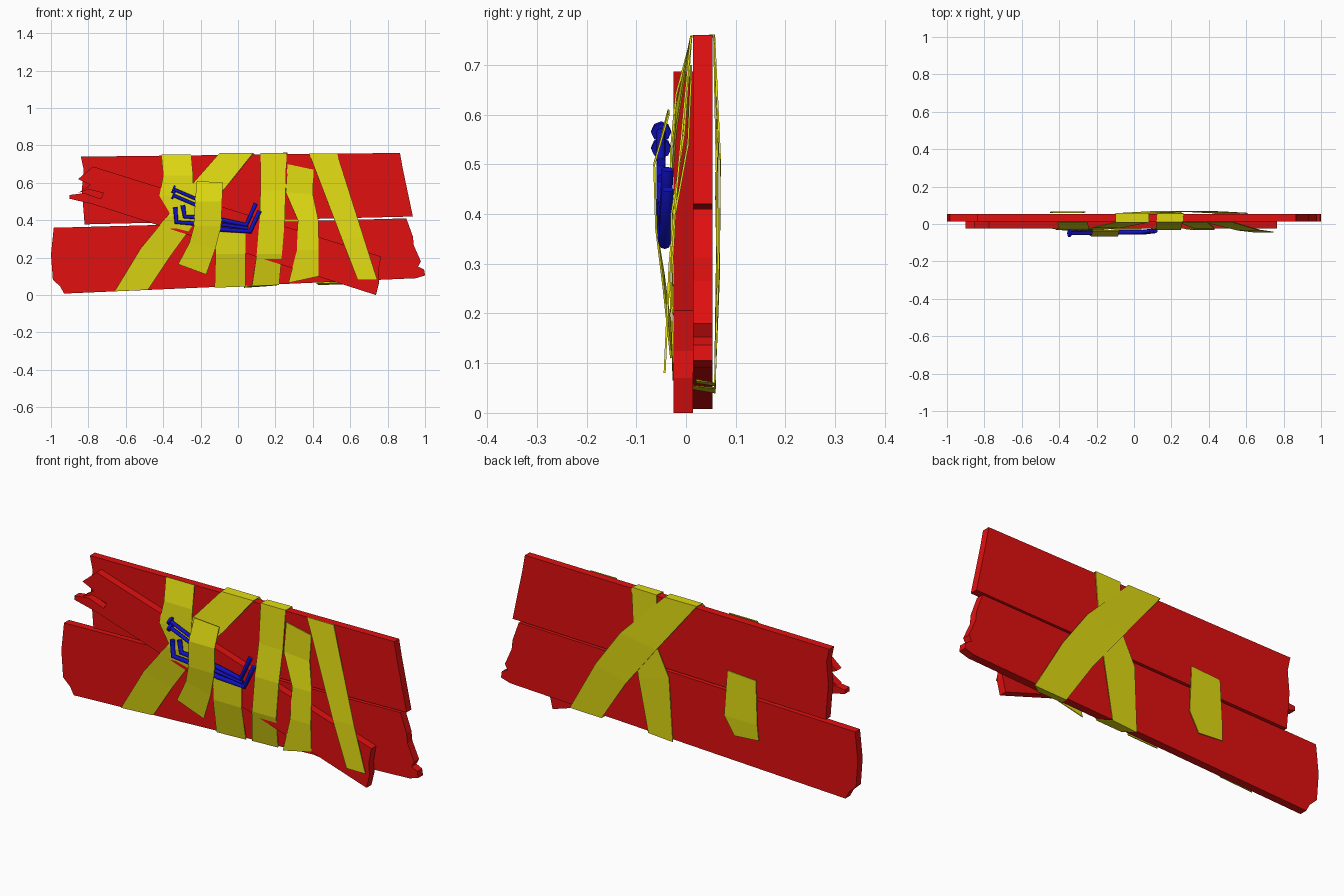
import bpy
import bmesh

default_cube = bpy.data.objects.get("Cube")
if default_cube:
    bpy.data.objects.remove(default_cube, do_unlink=True)


def make_material(name, colour):
    material = bpy.data.materials.new(name)
    material.use_nodes = True
    material.diffuse_color = (*colour, 1)
    shader = material.node_tree.nodes["Principled BSDF"]
    shader.inputs["Base Color"].default_value = (*colour, 1)
    return material


RED = make_material("red_wood", (.75, .005, .005))
YELLOW = make_material("yellow_tape", (.74, .70, .006))
BLUE = make_material("blue_metal", (.006, .006, .6))


def add_object(name, mesh, material):
    obj = bpy.data.objects.new(name, mesh)
    bpy.context.collection.objects.link(obj)
    mesh.materials.clear()
    mesh.materials.append(material)
    return obj


def add_plank(name, outline, front, back):
    """Extrude a front outline of (x, z) points through the plank depth."""
    bm = bmesh.new()
    face = bm.faces.new([bm.verts.new((x, front, z)) for x, z in outline])
    extruded = bmesh.ops.extrude_face_region(bm, geom=[face])
    moved = [v for v in extruded["geom"] if isinstance(v, bmesh.types.BMVert)]
    bmesh.ops.translate(bm, verts=moved, vec=(0, back - front, 0))
    bmesh.ops.recalc_face_normals(bm, faces=bm.faces)
    mesh = bpy.data.meshes.new(name)
    bm.to_mesh(mesh)
    bm.free()
    return add_object(name, mesh, RED)


def add_tape(name, sections, closed=False):
    """Bridge sections (x one side, x other side, z one side, z other side, y)."""
    bm = bmesh.new()
    rows = []
    for xa, xb, za, zb, y in sections:
        rows.append((bm.verts.new((xa, y, za)), bm.verts.new((xb, y, zb))))
    following = rows[1:] + rows[:1] if closed else rows[1:]
    for (a, b), (c, d) in zip(rows, following):
        bm.faces.new((a, c, d, b))
    mesh = bpy.data.meshes.new(name)
    bm.to_mesh(mesh)
    bm.free()
    tape = add_object(name, mesh, YELLOW)
    solid = tape.modifiers.new("thickness", "SOLIDIFY")
    solid.thickness = .004
    solid.offset = 0
    return tape


def add_rod(name, path, radius):
    """Sweep a round section along a bent path."""
    curve = bpy.data.curves.new(name, "CURVE")
    curve.dimensions = "3D"
    curve.bevel_depth = radius
    curve.bevel_resolution = 2
    curve.use_fill_caps = True
    spline = curve.splines.new("POLY")
    spline.points.add(len(path) - 1)
    for point, place in zip(spline.points, path):
        point.co = (*place, 1)
    helper = bpy.data.objects.new(name + "_path", curve)
    bpy.context.collection.objects.link(helper)
    depsgraph = bpy.context.evaluated_depsgraph_get()
    mesh = bpy.data.meshes.new_from_object(helper.evaluated_get(depsgraph))
    bpy.data.objects.remove(helper, do_unlink=True)
    return add_object(name, mesh, BLUE)


# Broken planks: two side by side and one lying across the front
BACK_LAYER = (.014, .053)
add_plank("upper_plank", [
    (-.84, .74), (.866, .76), (.88, .68), (.935, .42), (-.82, .378),
    (-.835, .56), (-.825, .67)], *BACK_LAYER)
add_plank("lower_plank", [
    (-.985, .36), (.90, .41), (.935, .313), (.94, .265), (.978, .18),
    (.963, .153), (.995, .137), (1, .105), (.95, .09), (-.93, .008),
    (-.95, .045), (-.99, .083), (-1, .217)], *BACK_LAYER)
add_plank("diagonal_plank", [
    (-.775, .687), (.765, .206), (.75, .125), (.755, .07), (.738, 0),
    (-.78, .487), (-.90, .515), (-.90, .535), (-.82, .545), (-.735, .515),
    (-.72, .545), (-.80, .565), (-.855, .545), (-.79, .59), (-.855, .62)],
    -.025, .014)

# Tape that goes all the way round the planks
add_tape("looped_tape", [
    (.12, .26, .757, .757, .011), (.12, .255, .56, .56, -.004),
    (.115, .25, .4, .4, -.029), (.10, .235, .22, .22, -.029),
    (.075, .22, .05, .055, .008), (.033, .17, .04, .05, .058),
    (.05, .22, .36, .31, .063), (.123, .247, .51, .48, .062),
    (.125, .265, .757, .76, .056)], closed=True)

# Tape that crosses both faces and folds over the top edge
add_tape("diagonal_tape", [
    (-.66, -.48, .02, .03, .008), (-.52, -.36, .25, .21, -.01),
    (-.38, -.2, .42, .43, -.032), (-.23, -.07, .61, .57, -.02),
    (-.1, .08, .757, .757, .01), (-.1, .08, .759, .759, .057),
    (.12, .32, .485, .52, .068), (.29, .46, .27, .325, .066),
    (.432, .61, .055, .06, .058), (.42, .56, .062, .066, .02)])

# Shorter tape strips on the front
add_tape("left_tape", [
    (-.41, -.25, .75, .75, .01), (-.4, -.24, .64, .64, -.02),
    (-.42, -.24, .53, .53, -.03), (-.36, -.21, .43, .44, -.031)])
add_tape("metal_cover_tape", [
    (-.22, -.08, .61, .6, -.035), (-.23, -.085, .5, .5, -.064),
    (-.235, -.09, .37, .37, -.06), (-.26, -.12, .28, .25, -.045),
    (-.32, -.17, .165, .11, -.03)])
add_tape("lower_tape", [
    (-.12, .04, .34, .33, -.029), (-.12, .04, .22, .22, -.027),
    (-.125, .04, .04, .046, .008)])
add_tape("short_tape", [
    (.265, .405, .7, .67, .01), (.255, .4, .55, .54, .004),
    (.32, .43, .4, .4, -.022), (.315, .43, .24, .24, -.031),
    (.27, .43, .065, .1, -.025)])
add_tape("right_tape", [
    (.38, .53, .757, .757, .01), (.555, .675, .3, .3, -.033),
    (.64, .745, .08, .08, -.043)])

# Loose patch on the back
add_tape("back_patch", [
    (-.435, -.275, .475, .485, .06), (-.445, -.26, .255, .255, .064),
    (-.45, -.315, .175, .165, .06)])

# Bent metal rods held beneath the tape
add_rod("outer_bent_rod", [
    (-.335, -.047, .47), (-.33, -.047, .39), (-.2, -.047, .38),
    (-.08, -.045, .35), (.065, -.043, .34), (.115, -.037, .45)], .012)
add_rod("inner_bent_rod", [
    (-.295, -.047, .48), (-.285, -.047, .42), (-.2, -.047, .415),
    (-.08, -.045, .40), (.045, -.043, .375), (.095, -.037, .49)], .012)
add_rod("middle_rod", [
    (-.2, -.045, .39), (-.08, -.043, .376), (.055, -.041, .357)], .009)

# Pair of nails with flat heads
for label, drop in (("upper", 0), ("lower", .033)):
    z = .566 - drop
    add_rod(label + "_nail", [(-.345, -.05, z), (-.2, -.05, z - .062)], .009)
    add_rod(label + "_nail_head", [
        (-.35, -.05, z + .002), (-.34, -.05, z - .002)], .02)
